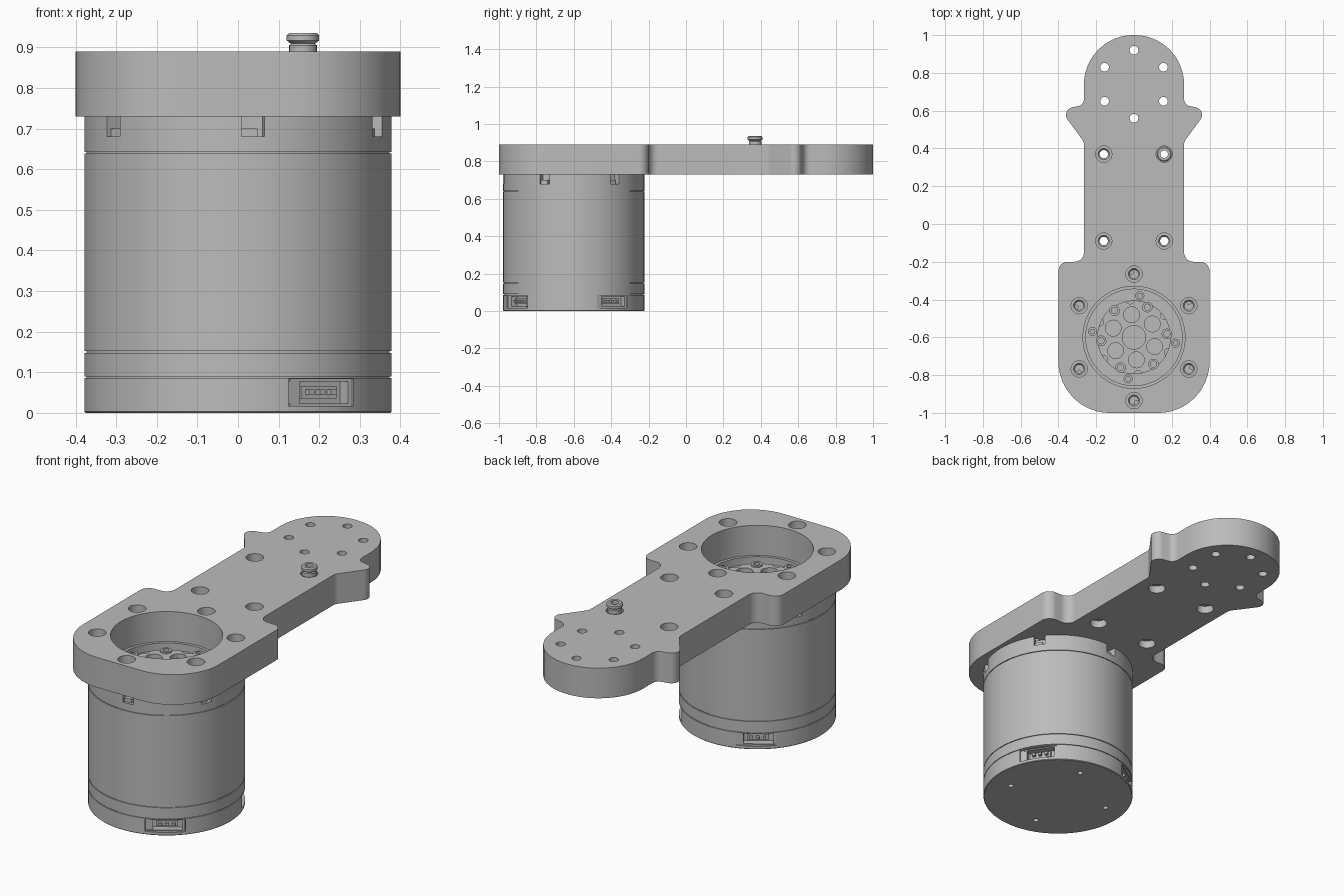
import bpy, bmesh, math
from mathutils import Vector, Matrix

if "Cube" in bpy.data.objects:
    bpy.data.objects.remove(bpy.data.objects["Cube"])

grey = bpy.data.materials.new("machined_grey")
grey.use_nodes = True
grey.diffuse_color = (0.5, 0.5, 0.5, 1)
grey.node_tree.nodes["Principled BSDF"].inputs["Base Color"].default_value = (0.5, 0.5, 0.5, 1)

AXIS_Y = -0.6          # motor axis
TOP, UNDER = 0.89, 0.73  # arm plate faces


def lathe(bm, profile, at=(0, 0), steps=24, ring=False):
    """Spin a radius/height profile about a vertical line."""
    part = bmesh.new()
    vs = [part.verts.new((r, 0, z)) for r, z in profile]
    edges = [part.edges.new(p) for p in zip(vs, vs[1:])]
    if ring:
        edges.append(part.edges.new((vs[-1], vs[0])))
    bmesh.ops.spin(part, geom=vs + edges, axis=(0, 0, 1), cent=(0, 0, 0),
                   angle=math.tau, steps=steps)
    bmesh.ops.remove_doubles(part, verts=part.verts, dist=1e-5)
    bmesh.ops.recalc_face_normals(part, faces=part.faces)
    bmesh.ops.translate(part, verts=part.verts, vec=(at[0], at[1], 0))
    add(bm, part)


def add(bm, part):
    mesh = bpy.data.meshes.new("part")
    part.to_mesh(mesh)
    part.free()
    bm.from_mesh(mesh)
    bpy.data.meshes.remove(mesh)


def peg(bm, r, low, high, at=(0, 0), steps=24):
    lathe(bm, [(0, low), (r, low), (r, high), (0, high)], at, steps)


def block(bm, degrees, radial, across, heights):
    """Box given by radial, sideways and height ranges, turned about the axis."""
    spans = [radial, across, heights]
    size = [b - a for a, b in spans]
    mid = [(a + b) / 2 for a, b in spans]
    bmesh.ops.create_cube(bm, size=1, matrix=Matrix.Rotation(math.radians(degrees), 4, "Z")
                          @ Matrix.Translation(mid) @ Matrix.Diagonal((*size, 1)))


def polar(r, degrees, cy=0):
    a = math.radians(degrees)
    return r * math.cos(a), cy + r * math.sin(a)


def finish(bm, name, y=0, cutter=None):
    def make(source, label):
        mesh = bpy.data.meshes.new(label)
        source.to_mesh(mesh)
        source.free()
        ob = bpy.data.objects.new(label, mesh)
        ob.location.y = y
        mesh.materials.append(grey)
        bpy.context.collection.objects.link(ob)
        return ob
    ob = make(bm, name)
    bpy.ops.object.select_all(action="DESELECT")
    bpy.context.view_layer.objects.active = ob
    ob.select_set(True)
    if cutter:
        tool = make(cutter, name + "_cutter")
        tool.hide_render = True
        mod = ob.modifiers.new("cuts", "BOOLEAN")
        mod.operation, mod.solver, mod.object = "DIFFERENCE", "EXACT", tool
        bpy.ops.object.modifier_apply(modifier=mod.name)
        bpy.data.objects.remove(tool)
    bpy.ops.object.shade_smooth_by_angle()
    return ob


def rounded(points, segments=10):
    """Round each inner corner (x, y, radius) of a path."""
    out = [Vector(points[0][:2])]
    for a, p, b in zip(points, points[1:], points[2:]):
        r, p = p[2], Vector(p[:2])
        d1 = (Vector(a[:2]) - p).normalized()
        d2 = (Vector(b[:2]) - p).normalized()
        half = d1.angle(d2) / 2
        t = r / math.tan(half)
        c = p + (d1 + d2).normalized() * r / math.sin(half)
        s, e = p + d1 * t - c, p + d2 * t - c
        out += [c + s.lerp(e, i / segments).normalized() * r for i in range(segments + 1)]
    return out + [Vector(points[-1][:2])]


# Arm plate: mirrored half outline, extruded
half = rounded([(0, -1, 0), (0.4, -1, 0.27), (0.4, -0.2, 0.05), (0.265, -0.2, 0.05),
                (0.265, 0.435, 0.05), (0.39, 0.605, 0.04), (0.265, 0.63, 0.04),
                (0.265, 1, 0.26), (0, 1, 0)])
outline = half + [Vector((-p.x, p.y)) for p in reversed(half[1:-1])]
plate = bmesh.new()
face = plate.faces.new([plate.verts.new((p.x, p.y, UNDER)) for p in outline])
grown = bmesh.ops.extrude_face_region(plate, geom=[face])["geom"]
bmesh.ops.translate(plate, vec=(0, 0, TOP - UNDER),
                    verts=[v for v in grown if isinstance(v, bmesh.types.BMVert)])
bmesh.ops.recalc_face_normals(plate, faces=plate.faces)

# Plate holes: motor bore, counterbored screws, small end holes
holes = bmesh.new()
peg(holes, 0.27, 0.7, 0.95, (0, AXIS_Y), 72)
bore = [(0.022, 0.84), (0.03, 0.85), (0.043, 0.85), (0.043, 0.95), (0, 0.95)]
for i in range(6):
    lathe(holes, [(0, 0.7), (0.022, 0.7)] + bore, polar(0.335, 30 + 60 * i, AXIS_Y))
    peg(holes, 0.023, 0.7, 0.95, polar(0.18, 30 + 60 * i, 0.74))
for x in (-0.16, 0.16):
    for y in (-0.09, 0.37):
        lathe(holes, [(0, 0.7), (0.043, 0.7), (0.043, 0.77), (0.022, 0.77)] + bore, (x, y))
finish(plate, "arm_plate", 0, holes)

# Flanged bushing standing in one screw hole
bush = bmesh.new()
lathe(bush, [(0.02, 0.84), (0.034, 0.84), (0.034, 0.905), (0.029, 0.909), (0.034, 0.912),
             (0.04, 0.917), (0.04, 0.929), (0.034, 0.935), (0.02, 0.935)],
      (0.16, 0.37), 24, True)
finish(bush, "bushing")

# Motor housing with seam grooves and an open top
motor = bmesh.new()
R = 0.378
profile = [(0, 0), (R - 0.003, 0), (R, 0.003)]
for z in (0.088, 0.15, 0.64):
    profile += [(R, z - 0.002), (R - 0.005, z - 0.002), (R - 0.005, z + 0.002), (R, z + 0.002)]
profile += [(R, UNDER), (0.255, UNDER), (0.255, 0.69), (0, 0.69)]
lathe(motor, profile, steps=96)
cuts = bmesh.new()
for i in range(6):  # slots under the plate
    block(cuts, -84.4 + 60 * i, (0.335, 0.45), (-0.028, 0.028), (0.68, 0.76))
PORTS = (-56, 34, 124)
for a in PORTS:     # connector openings
    block(cuts, a, (0.325, 0.45), (-0.097, 0.097), (0.017, 0.083))
for i in range(4):  # screw holes in the base
    peg(cuts, 0.014, -0.05, 0.03, polar(0.265, 75 + 90 * i), 16)
finish(motor, "motor_housing", AXIS_Y, cuts)

# Small keys inside the housing slots
keys = bmesh.new()
for i in range(6):
    block(keys, -84.4 + 60 * i, (0.33, 0.365), (-0.028, 0.012), (0.675, 0.7))
finish(keys, "slot_keys", AXIS_Y)

# Connectors: shroud walls, plug body and pins
plugs = bmesh.new()
for a in PORTS:
    for low, high in ((0.017, 0.023), (0.077, 0.083)):
        block(plugs, a, (0.32, 0.362), (-0.09, 0.09), (low, high))
    for low, high in ((-0.096, -0.06), (0.084, 0.096)):
        block(plugs, a, (0.32, 0.36), (low, high), (0.017, 0.083))
    block(plugs, a, (0.32, 0.345), (-0.045, 0.06), (0.036, 0.066))
    for s in (-0.025, 0.007, 0.04):
        block(plugs, a, (0.34, 0.362), (s - 0.008, s + 0.008), (0.044, 0.058))
finish(plugs, "connectors", AXIS_Y)

# Output rotor: hub disc with webs cut between bolt bosses
rotor = bmesh.new()
peg(rotor, 0.195, 0.68, 0.722, steps=72)
webs = bmesh.new()
peg(webs, 0.062, 0.708, 0.8, steps=36)
for i in range(6):
    peg(webs, 0.042, 0.7, 0.8, polar(0.12, 36 + 60 * i))
    peg(webs, 0.016, 0.7, 0.8, polar(0.175, 66 + 60 * i), 16)
    peg(webs, 0.022, 0.71, 0.8, polar(0.2, 36 + 60 * i), 16)
finish(rotor, "output_rotor", AXIS_Y, webs)

# Raised collars around the rotor bolts, and four bearing screws
collars = bmesh.new()
for i in range(6):
    lathe(collars, [(0.016, 0.7), (0.028, 0.7), (0.028, 0.73), (0.016, 0.73)],
          polar(0.175, 66 + 60 * i), 20, True)
for i in range(4):
    lathe(collars, [(0, 0.685), (0.024, 0.685), (0.024, 0.72), (0.012, 0.72),
                    (0.012, 0.705), (0, 0.705)], polar(0.222, 82 + 90 * i), 20)
finish(collars, "rotor_screws", AXIS_Y)
